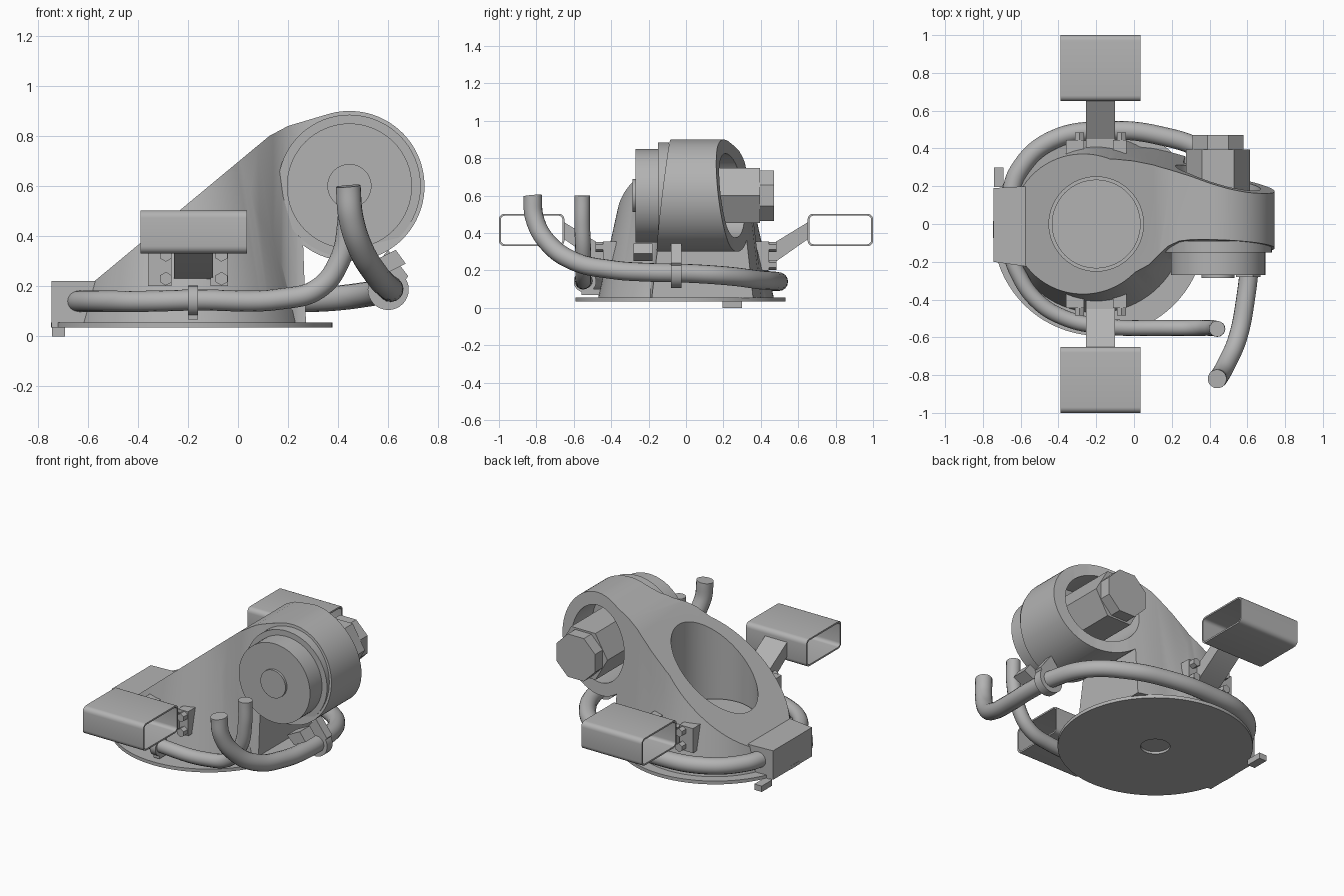
import bpy, bmesh, math
from mathutils import Vector

cube = bpy.data.objects.get("Cube")
if cube:
    bpy.data.objects.remove(cube)

grey = bpy.data.materials.new("steel_grey")
grey.use_nodes = True
colour = (0.45, 0.45, 0.45, 1)
grey.diffuse_color = colour
grey.node_tree.nodes["Principled BSDF"].inputs["Base Color"].default_value = colour
parts = []


def ring(u, v, r, n=64, phase=0.0):
    return [(u + r * math.cos(phase + math.tau * i / n),
             v + r * math.sin(phase + math.tau * i / n)) for i in range(n)]


def rounded(u0, u1, v0, v1, r, n=5):
    corners = [(u1 - r, v1 - r), (u0 + r, v1 - r), (u0 + r, v0 + r), (u1 - r, v0 + r)]
    return [(u + r * math.cos((k + i / n) * math.pi / 2),
             v + r * math.sin((k + i / n) * math.pi / 2))
            for k, (u, v) in enumerate(corners) for i in range(n + 1)]


def register(name, bm):
    bmesh.ops.recalc_face_normals(bm, faces=bm.faces)
    mesh = bpy.data.meshes.new(name)
    bm.to_mesh(mesh)
    bm.free()
    mesh.materials.append(grey)
    ob = bpy.data.objects.new(name, mesh)
    bpy.context.collection.objects.link(ob)
    parts.append(ob)
    return ob


def prism(name, axis, outline, a, b):
    """Extrude an outline along an axis; y uses (x, z), x uses (y, z), z uses (x, y)."""
    place = {"x": lambda u, v, w: (w, u, v),
             "y": lambda u, v, w: (u, w, v),
             "z": lambda u, v, w: (u, v, w)}[axis]
    bm = bmesh.new()
    low = [bm.verts.new(place(u, v, a)) for u, v in outline]
    high = [bm.verts.new(place(u, v, b)) for u, v in outline]
    bm.faces.new(low)
    bm.faces.new(high)
    for i in range(len(low)):
        bm.faces.new((low[i - 1], low[i], high[i], high[i - 1]))
    return register(name, bm)


def box(name, x0, x1, y0, y1, z0, z1):
    return prism(name, "z", [(x0, y0), (x1, y0), (x1, y1), (x0, y1)], z0, z1)


def boolean(ob, tool, operation):
    mod = ob.modifiers.new("cut", "BOOLEAN")
    mod.operation, mod.object, mod.solver = operation, tool, "EXACT"
    bpy.context.view_layer.objects.active = ob
    bpy.ops.object.modifier_apply(modifier=mod.name)
    parts.remove(tool)
    bpy.data.objects.remove(tool)


def pipe(name, points, radius):
    data = bpy.data.curves.new(name, "CURVE")
    data.dimensions = "3D"
    data.bevel_depth, data.bevel_resolution = radius, 6
    data.resolution_u, data.use_fill_caps = 8, True
    spline = data.splines.new("BEZIER")
    spline.bezier_points.add(len(points) - 1)
    for p, co in zip(spline.bezier_points, points):
        p.co = co
        p.handle_left_type = p.handle_right_type = "AUTO"
    ob = bpy.data.objects.new(name, data)
    bpy.context.collection.objects.link(ob)
    bpy.ops.object.select_all(action="DESELECT")
    ob.select_set(True)
    bpy.context.view_layer.objects.active = ob
    bpy.ops.object.convert(target="MESH")
    ob = bpy.context.view_layer.objects.active
    ob.data.materials.clear()
    ob.data.materials.append(grey)
    parts.append(ob)


# Base plate with a shallow hole underneath
plate = prism("base_plate", "z", ring(-0.185, -0.03, 0.562, 80), 0.035, 0.056)
boolean(plate, prism("hole", "z", ring(-0.185, -0.03, 0.085), 0.0, 0.05), "DIFFERENCE")

# Conical body joined to the lug web, whose sides lean inwards towards the top
bm = bmesh.new()
bmesh.ops.create_cone(bm, cap_ends=True, segments=80, radius1=0.47, radius2=0.272, depth=0.9)
bmesh.ops.translate(bm, verts=bm.verts, vec=(-0.2, 0, 0.502))
body = register("body", bm)
outline = [(-0.2, 0.335), (-0.1, 0.345), (0, 0.345), (0.1, 0.335), (0.2, 0.313), (0.3, 0.285),
           (0.4, 0.252), (0.5, 0.222), (0.6, 0.198), (0.8, 0.163), (0.8, -0.13), (0.3, -0.115),
           (0.24, -0.12), (0.18, -0.145), (0.14, -0.18), (0.08, -0.235), (0.0, -0.27),
           (-0.2, -0.2)]
web = prism("web", "z", outline, 0.053, 1.0)
for v in web.data.vertices:
    v.co.y += math.copysign(1, v.co.y) * 0.12 * (0.6 - v.co.z)
boolean(body, web, "UNION")

# Side outline: sloping top, round lug, wall below it
lug = Vector((0.445, 0.6))
arc = [(lug.x + 0.3 * math.cos(math.radians(t)), lug.y + 0.3 * math.sin(math.radians(t)))
       for t in range(108, -129, -4)]
side = [(-0.79, 0.04), (0.125, 0.8), (0.2, 0.84)] + arc + [(0.272, 0.04)]
boolean(body, prism("side_outline", "y", side, -0.7, 0.7), "INTERSECT")
boolean(body, prism("bore", "z", ring(-0.2, 0, 0.25), 0.21, 1.2), "DIFFERENCE")
boolean(body, prism("recess", "y", ring(*lug, 0.225), -0.02, 0.6), "DIFFERENCE")
prism("bore_floor", "z", ring(-0.2, 0, 0.235), 0.2, 0.222)

# Front discs and rear bolt of the lug
prism("lug_flange", "y", ring(*lug, 0.285), -0.15, -0.09)
prism("lug_disc", "y", ring(*lug, 0.25), -0.27, -0.14)
prism("lug_pin", "y", ring(*lug, 0.088), -0.285, -0.26)
prism("bolt_nut", "y", ring(*lug, 0.17, 6), -0.03, 0.395)
prism("bolt_end", "y", ring(*lug, 0.147, 8, math.pi / 8), 0.38, 0.47)

# Pair of hollow side boxes with struts and bolted mounts
for s, tag in ((-1, "front"), (1, "back")):
    y0, y1 = sorted((s * 0.65, s * 1.0))
    shell = prism(tag + "_side_box", "x", rounded(y0, y1, 0.33, 0.503, 0.03), -0.39, 0.035)
    inner = rounded(y0 + 0.01, y1 - 0.01, 0.34, 0.493, 0.022)
    boolean(shell, prism("inner", "x", inner, -0.5, 0.2), "DIFFERENCE")
    strut = [(s * y, z) for y, z in ((0.38, 0.22), (0.47, 0.24), (0.655, 0.37),
                                     (0.655, 0.46), (0.45, 0.335), (0.38, 0.335))]
    prism(tag + "_strut", "x", strut, -0.255, -0.1)
    for x0, x1 in ((-0.36, -0.265), (-0.11, -0.04)):
        y0, y1 = sorted((s * 0.35, s * 0.445))
        box(tag + "_mount", x0, x1, y0, y1, 0.2, 0.355)
    for x in (-0.288, -0.066):
        for z in (0.23, 0.325):
            y0, y1 = sorted((s * 0.4, s * 0.485))
            prism(tag + "_mount_bolt", "y", ring(x, z, 0.027, 6, 0.5), y0, y1)

# End block and drain stub
prism("end_block", "z", [(-0.745, -0.2), (-0.57, -0.225), (-0.5, -0.1), (-0.5, 0.1),
                         (-0.57, 0.2), (-0.745, 0.19)], 0.036, 0.22)
box("drain_stub", -0.742, -0.69, 0.195, 0.3, 0.0, 0.037)

# Two bent pipes
pipe("front_pipe", [(-0.66, -0.13, 0.14), (-0.62, -0.25, 0.14), (-0.51, -0.41, 0.14),
                    (-0.36, -0.5, 0.14), (-0.18, -0.54, 0.145), (0.18, -0.55, 0.15),
                    (0.32, -0.55, 0.19), (0.405, -0.55, 0.3), (0.438, -0.555, 0.45),
                    (0.44, -0.555, 0.6)], 0.042)
pipe("rear_pipe", [(-0.66, 0.13, 0.14), (-0.61, 0.28, 0.14), (-0.44, 0.44, 0.14),
                   (-0.12, 0.495, 0.14), (0.15, 0.465, 0.145), (0.36, 0.39, 0.15),
                   (0.53, 0.23, 0.17), (0.6, 0, 0.185), (0.61, -0.2, 0.19),
                   (0.59, -0.4, 0.205), (0.55, -0.6, 0.25), (0.49, -0.74, 0.35),
                   (0.45, -0.81, 0.48), (0.44, -0.82, 0.6)], 0.05)

# Pipe clamps and their straps
prism("front_clamp", "x", ring(-0.54, 0.142, 0.06, 32), -0.2, -0.16)
box("front_clamp_foot", -0.2, -0.16, -0.56, -0.42, 0.068, 0.1)
prism("rear_clamp", "y", ring(0.6, 0.187, 0.082, 32), -0.08, -0.025)
prism("rear_clamp_strap", "y", [(0.53, 0.26), (0.6, 0.345), (0.68, 0.24), (0.62, 0.16)],
      -0.08, -0.025)
prism("clamp_bracket", "y", [(0.54, 0.3), (0.59, 0.25), (0.67, 0.29), (0.63, 0.345)],
      -0.28, -0.18)

# Smooth round surfaces and keep edges crisp
bpy.ops.object.select_all(action="DESELECT")
for ob in parts:
    ob.select_set(True)
bpy.context.view_layer.objects.active = parts[0]
bpy.ops.object.shade_smooth_by_angle(angle=math.radians(30))
